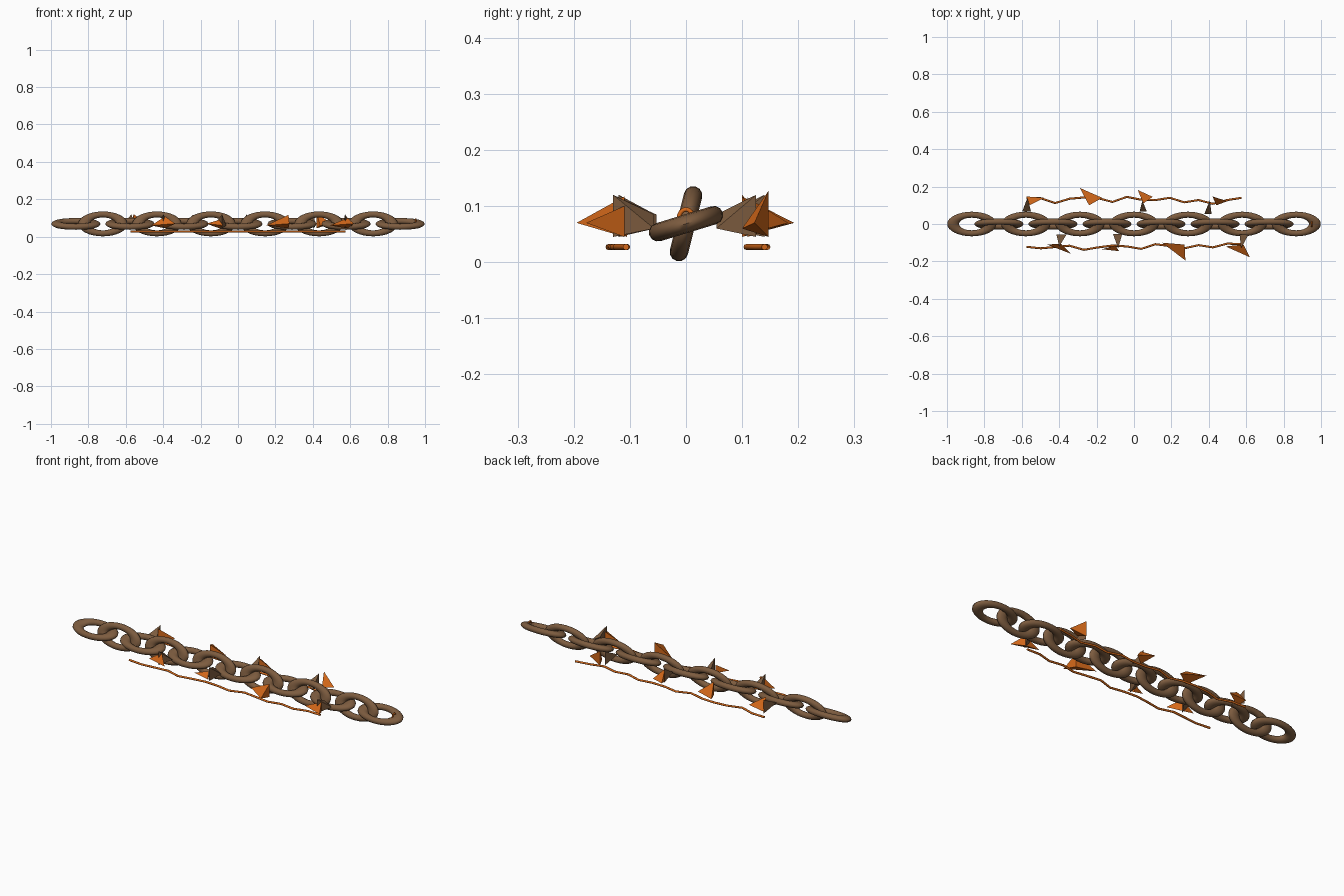
import bpy, bmesh, math
from mathutils import Matrix, Vector

if "Cube" in bpy.data.objects:
    bpy.data.objects.remove(bpy.data.objects["Cube"])


def material(name, rgb):
    m = bpy.data.materials.new(name)
    m.diffuse_color = (*rgb, 1)
    m.use_nodes = True
    m.node_tree.nodes["Principled BSDF"].inputs["Base Color"].default_value = m.diffuse_color
    return m


iron = material("brown_iron", (0.205, 0.107, 0.05))
rust = material("orange_rust", (0.66, 0.14, 0.01))


def mesh_object(name, verts, faces, mat):
    me = bpy.data.meshes.new(name)
    me.from_pydata(verts, [], faces)
    bm = bmesh.new()
    bm.from_mesh(me)
    bmesh.ops.recalc_face_normals(bm, faces=bm.faces)
    bm.to_mesh(me)
    bm.free()
    me.materials.append(mat)
    ob = bpy.data.objects.new(name, me)
    bpy.context.collection.objects.link(ob)
    return ob


# Chain: stretched rings, alternately near flat and near upright
MID_Z = 0.0685
for i in range(13):
    bpy.ops.mesh.primitive_torus_add(major_segments=32, minor_segments=12,
                                     major_radius=0.052, minor_radius=0.0165)
    link = bpy.context.object
    link.name = link.data.name = "chain_link_%d" % (i + 1)
    tilt = math.radians(17 if i % 2 == 0 else 76)
    link.data.transform(Matrix.Translation(((i - 6) * 0.1445, 0, MID_Z))
                        @ Matrix.Rotation(tilt, 4, 'X')
                        @ Matrix.Diagonal((1.92, 1, 1, 1)))
    link.data.materials.append(iron)
    bpy.ops.object.shade_smooth_by_angle(angle=math.radians(50))


# Smooth round tube swept along a horizontal or upright path
def wire(name, points, radius, sides=8):
    pts = [Vector(p) for p in points]
    verts, faces = [], []
    for k, p in enumerate(pts):
        t = (pts[min(k + 1, len(pts) - 1)] - pts[max(k - 1, 0)]).normalized()
        ref = Vector((0, 0, 1)) if abs(t.x) > 0.3 else Vector((1, 0, 0))
        u = t.cross(ref).normalized()
        v = t.cross(u)
        for s in range(sides):
            a = 2 * math.pi * s / sides
            verts.append(p + radius * (math.cos(a) * u + math.sin(a) * v))
            if k:
                b, n = (k - 1) * sides, (s + 1) % sides
                faces.append((b + s, b + n, b + sides + n, b + sides + s))
    faces += [tuple(range(sides)), tuple(range(len(verts) - sides, len(verts)))]
    ob = mesh_object(name, verts, faces, rust)
    bpy.ops.object.select_all(action='DESELECT')
    ob.select_set(True)
    bpy.context.view_layer.objects.active = ob
    bpy.ops.object.shade_smooth_by_angle(angle=math.radians(70))


# Thin wires that wander beside the chain
back_y = [.14, .138, .112, .135, .142, .138, .118, .145, .13, .128,
          .14, .116, .128, .108, .128, .14]
front_y = [-.122, -.13, -.123, -.116, -.138, -.125, -.115, -.12, -.133,
           -.108, -.118, -.13, -.113, -.125, -.105, -.107]
for name, ys in (("back_wire", back_y), ("front_wire", front_y)):
    wire(name, [(-0.575 + 1.15 * k / 15, y, 0.027) for k, y in enumerate(ys)], 0.0055)

# Small rust loop on the last link
wire("rust_loop", [(0.95, 0.013 * math.cos(a), 0.077 + 0.017 * math.sin(a))
                   for a in [math.pi * k / 8 for k in range(9)]], 0.004)

TETRA = [(0, 1, 2), (0, 1, 3), (0, 2, 3), (1, 2, 3)]

# Barbs: tip, side point and upright edge of the rust spike with its height,
# then inner edge (x1, x2, y) and outer upright edge of the brown wedge
barbs = [
    ((-.48, .14), (-.575, .147), (-.558, .10), .12, (-.598, -.55, .066), (-.57, .14)),
    ((-.29, .193), (-.17, .14), (-.24, .10), .117, None, None),
    ((.02, .182), (.10, .145), (.05, .11), .115, (.03, .068, .068), (.045, .125)),
    ((.50, .122), (.44, .10), (.42, .147), .127, (.376, .415, .054), (.405, .125)),
    ((-.335, -.16), (-.465, -.11), (-.39, -.105), .108, (-.415, -.36, -.055), (-.40, -.12)),
    ((-.17, -.135), (-.08, -.145), (-.10, -.115), .09, (-.112, -.063, -.053), (-.085, -.13)),
    ((.275, -.195), (.15, -.10), (.27, -.11), .117, None, None),
    ((.62, -.178), (.49, -.12), (.585, -.11), .10, (.565, .612, -.057), (.572, -.13)),
]
for n, (tip, side, root, high, edge, outer) in enumerate(barbs, 1):
    mesh_object("rust_barb_%d" % n,
                [(*tip, 0.07), (*side, 0.06), (*root, high), (*root, 0.045)], TETRA, rust)
    if edge:
        x1, x2, y = edge
        mesh_object("barb_wedge_%d" % n,
                    [(x1, y, 0.085), (x2, y, 0.06), (*outer, 0.12), (*outer, 0.045)],
                    TETRA, iron)
